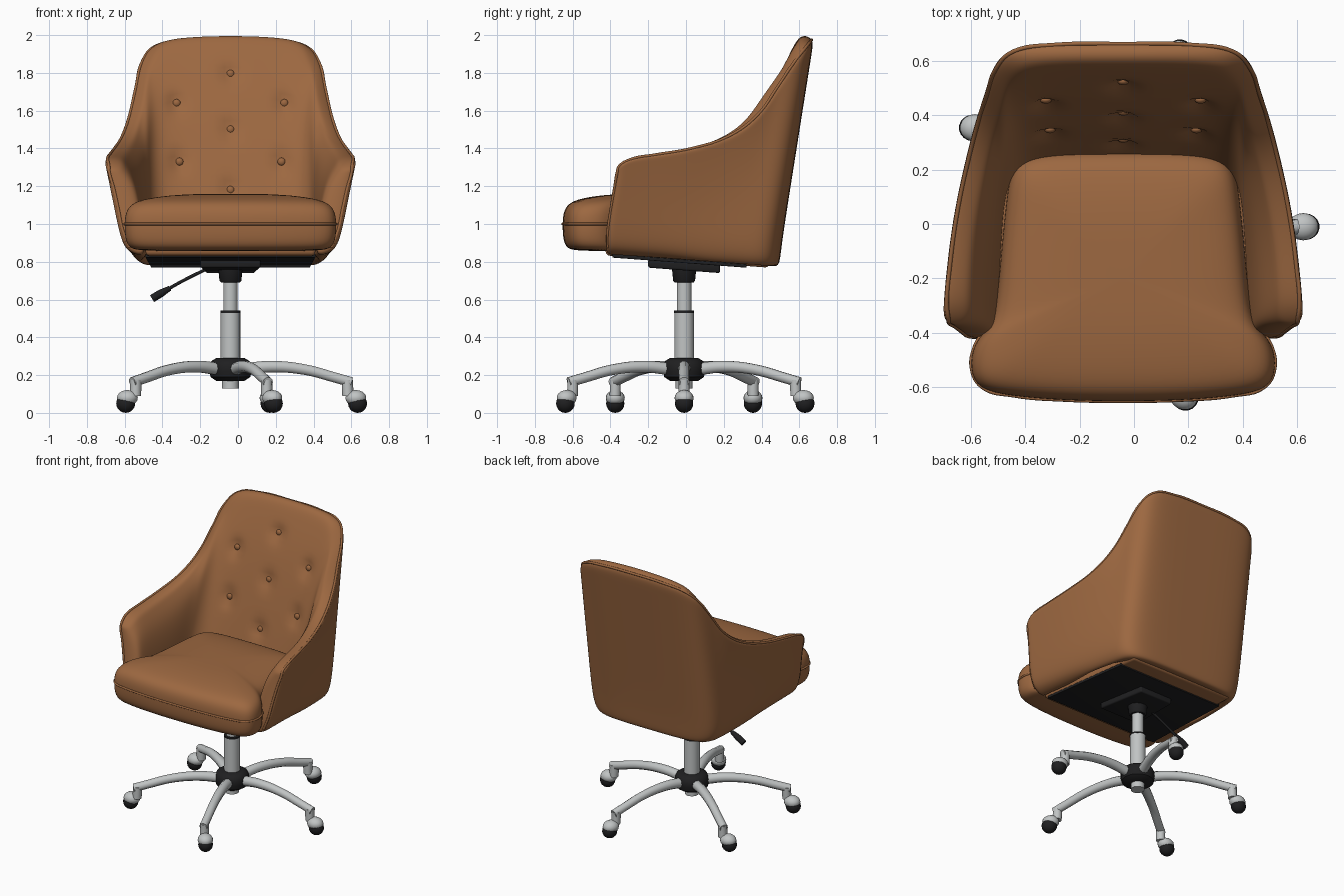
import bpy, bmesh, math
from mathutils import Vector
from mathutils.bvhtree import BVHTree

if "Cube" in bpy.data.objects:
    bpy.data.objects.remove(bpy.data.objects["Cube"])


def material(name, rgb):
    m = bpy.data.materials.new(name)
    m.diffuse_color = (*rgb, 1)
    m.use_nodes = True
    m.node_tree.nodes["Principled BSDF"].inputs["Base Color"].default_value = m.diffuse_color
    return m


LEATHER = material("tan leather", (0.335, 0.138, 0.052))
METAL = material("silver metal", (0.53, 0.55, 0.55))
BLACK = material("black plastic", (0.014, 0.014, 0.015))
CX, CY = -0.04, -0.01          # axis of the chair


def finish(ob, mat, angle=40):
    ob.data.materials.clear()
    ob.data.materials.append(mat)
    bpy.ops.object.select_all(action='DESELECT')
    bpy.context.view_layer.objects.active = ob
    ob.select_set(True)
    bpy.ops.object.shade_smooth_by_angle(angle=math.radians(angle))
    return ob


def bake(ob):
    dg = bpy.context.evaluated_depsgraph_get()
    me = bpy.data.meshes.new_from_object(ob.evaluated_get(dg))
    name = ob.name
    bpy.data.objects.remove(ob)
    new = bpy.data.objects.new(name, me)
    bpy.context.collection.objects.link(new)
    return new


def mesh(name, verts, faces, mat, subsurf=0, bevel=0):
    me = bpy.data.meshes.new(name)
    me.from_pydata(verts, [], faces)
    bm = bmesh.new()
    bm.from_mesh(me)
    bmesh.ops.recalc_face_normals(bm, faces=bm.faces)
    if bevel:
        bmesh.ops.bevel(bm, geom=bm.edges[:], offset=bevel, segments=3, profile=0.5, affect='EDGES')
    bm.to_mesh(me)
    bm.free()
    ob = bpy.data.objects.new(name, me)
    bpy.context.collection.objects.link(ob)
    if subsurf:
        ob.modifiers.new("smooth", 'SUBSURF').levels = subsurf
        ob = bake(ob)
    return finish(ob, mat)


def tube(name, pts, radii, mat, cyclic=False):
    cu = bpy.data.curves.new(name, 'CURVE')
    cu.dimensions = '3D'
    cu.bevel_depth = 1
    cu.bevel_resolution = 3
    cu.resolution_u = 6
    cu.use_fill_caps = True
    sp = cu.splines.new('BEZIER')
    sp.bezier_points.add(len(pts) - 1)
    sp.use_cyclic_u = cyclic
    for i, (b, p) in enumerate(zip(sp.bezier_points, pts)):
        b.co = p
        b.radius = radii[i] if isinstance(radii, list) else radii
        b.handle_left_type = b.handle_right_type = 'AUTO'
    ob = bpy.data.objects.new(name, cu)
    bpy.context.collection.objects.link(ob)
    return finish(bake(ob), mat)


def ball(name, loc, r, scale, mat, rot=0):
    bpy.ops.mesh.primitive_uv_sphere_add(segments=18, ring_count=10, radius=r, location=loc, rotation=(0, 0, rot))
    ob = bpy.context.object
    ob.name = name
    ob.scale = scale
    return finish(ob, mat)


def lathe(name, prof, mat, n=24):
    verts = [(CX + r * math.cos(2 * math.pi * k / n), CY + r * math.sin(2 * math.pi * k / n), z)
             for r, z in prof for k in range(n)]
    faces = [(i * n + k, i * n + (k + 1) % n, (i + 1) * n + (k + 1) % n, (i + 1) * n + k)
             for i in range(len(prof) - 1) for k in range(n)]
    faces += [tuple(range(n)), tuple(range((len(prof) - 1) * n, len(prof) * n))]
    return mesh(name, verts, faces, mat)


def floor_z(y):                # sloping underside of the shell
    return 0.765 + (0.45 - y) * 0.075


def slab(name, yf, wf, yb, wb, lo, hi, mat, bevel):
    v = [(CX + s * w, y, floor_z(y) + h) for h in (lo, hi) for s, w, y in
         ((-1, wf, yf), (1, wf, yf), (1, wb, yb), (-1, wb, yb))]
    f = [(0, 1, 2, 3), (4, 5, 6, 7)] + [(i, (i + 1) % 4, (i + 1) % 4 + 4, i + 4) for i in range(4)]
    return mesh(name, v, f, mat, bevel=bevel)


# Upholstered shell: outer base, outer rim, inner base, inner rim from back centre to arm front
HALF = [
    ((0, .505), (0, .678, 1.985), (0, .22), (0, .605, 2.012)),
    ((.25, .505), (.27, .678, 1.98), (.22, .22), (.26, .605, 2.002)),
    ((.42, .49), (.425, .66, 1.96), (.36, .20), (.385, .585, 1.965)),
    ((.50, .435), (.483, .585, 1.88), (.42, .13), (.425, .54, 1.865)),
    ((.52, .34), (.507, .495, 1.74), (.435, .08), (.455, .445, 1.735)),
    ((.535, .22), (.542, .40, 1.58), (.44, .03), (.485, .345, 1.575)),
    ((.55, .08), (.583, .25, 1.465), (.445, -.03), (.515, .20, 1.46)),
    ((.565, -.10), (.632, .03, 1.40), (.45, -.14), (.555, .01, 1.395)),
    ((.58, -.27), (.656, -.17, 1.37), (.455, -.28), (.575, -.17, 1.365)),
    ((.59, -.38), (.668, -.30, 1.355), (.46, -.38), (.58, -.30, 1.345)),
    ((.59, -.425), (.666, -.37, 1.30), (.47, -.425), (.585, -.37, 1.29)),
]


def ring(col, s):
    b, r, ib, ir = col
    z0 = floor_z(b[1])
    back, side = (.93, .85) if b[1] > 0 else (1, .79)
    B, R = Vector((*b, z0 + .13)), Vector(r)
    I, J = Vector((*ib, .95)), Vector(ir)
    F = Vector((b[0] * side, b[1] * back, z0))
    pts = [F, Vector((b[0] * .945, b[1] * .985, z0 + .028))]
    pts += [B.lerp(R, t) for t in (0, .35, .7, .93, 1)]
    for t in (1, .92, .7, .35, 0):
        p = I.lerp(J, t)
        d = Vector((I.x - B.x, I.y - B.y, 0)).normalized()
        pts.append(p + d * .045 * math.sin(math.pi * t ** 1.4))
    pts += [Vector((ib[0], ib[1], .90)), Vector((F.x * .98, ib[1], .86))]
    return [Vector((CX + s * p.x, p.y, p.z)) for p in pts]


rings = [ring(c, -1) for c in HALF[:0:-1]] + [ring(c, 1) for c in HALF]
n, m = len(rings[0]), len(rings)
faces = [(i * n + k, i * n + (k + 1) % n, (i + 1) * n + (k + 1) % n, (i + 1) * n + k)
         for i in range(m - 1) for k in range(n)]
for e in (0, (m - 1) * n):
    faces += [(e + k, e + k + 1, e + n - 2 - k, e + n - 1 - k) for k in range(n // 2 - 1)]
shell = mesh("shell", [p for r in rings for p in r], faces, LEATHER, subsurf=3)

# Piping on the shell edge, from one arm foot over the back to the other
on_edge = [(0, k) for k in (1, 2, 3, 4, 5)] + [(i, 6) for i in range(m)] + [(m - 1, k) for k in (5, 4, 3, 2, 1)]
tube("shell_piping", [shell.data.vertices[i * n + k].co.copy() for i, k in on_edge], .008, LEATHER)

# Button tufts pressed into the backrest
BUTTONS = [(0, 1.795), (-.285, 1.64), (.285, 1.64), (0, 1.5), (-.27, 1.33), (.27, 1.33), (0, 1.18)]
bm = bmesh.new()
bm.from_mesh(shell.data)
bm.normal_update()
for v in [v for v in bm.verts if v.normal.y < -.3 and v.co.y > .1]:
    for x, z in BUTTONS:
        d2 = (v.co.x - CX - x) ** 2 + (v.co.z - z) ** 2
        v.co.y += .03 * math.exp(-d2 / .0022)
bvh = BVHTree.FromBMesh(bm)
bm.to_mesh(shell.data)
bm.free()
for x, z in BUTTONS:
    hit = bvh.ray_cast(Vector((CX + x, -.2, z)), Vector((0, 1, 0)))[0]
    ball("back_button", hit or (CX + x, .3 + (z - 1.18) * .34, z), .021, (1, .7, 1), LEATHER)
slab("shell_base", -.425, .45, .44, .41, .003, .09, LEATHER, .02)

# Seat cushion: wider lobe in front of the arms
OUT = [(0, -.655), (.22, -.652), (.42, -.635), (.535, -.61), (.567, -.54), (.555, -.44), (.49, -.38),
       (.465, -.28), (.45, -.1), (.43, .1), (.415, .2), (.36, .26), (.18, .272), (0, .272)]
loop = OUT + [(-x, y) for x, y in OUT[-2:0:-1]]
k = len(loop)
LEVELS = [(.3, .857), (.85, .857), (.955, .872), (.995, .92), (1.0, 1.005), (.99, 1.06), (.94, 1.107),
          (.8, 1.136), (.5, 1.156), (.2, 1.16)]
verts = [(CX + x * s, -.19 + (y + .19) * s, z) for s, z in LEVELS for x, y in loop]
faces = [(i * k + j, i * k + (j + 1) % k, (i + 1) * k + (j + 1) % k, (i + 1) * k + j)
         for i in range(len(LEVELS) - 1) for j in range(k)]
faces += [tuple(range(k)), tuple(range((len(LEVELS) - 1) * k, len(LEVELS) * k))]
seat = mesh("seat_cushion", verts, faces, LEATHER, subsurf=2)
tube("seat_piping", [seat.data.vertices[4 * k + j].co.copy() for j in range(k)], .007, LEATHER, cyclic=True)

# Under-seat plate, tilt mechanism and lever
slab("under_plate", -.39, .45, .32, .42, -.006, .012, BLACK, .003)
slab("tilt_mechanism", -.20, .16, .18, .13, -.045, 0, BLACK, .01)
tube("lever_rod", [(CX - .12, CY, .765), (CX - .26, CY, .695), (CX - .36, CY, .638)], .009, BLACK)
tube("lever_grip", [(CX - .32, CY, .66), (CX - .37, CY, .632), (CX - .415, CY, .605)], [.014, .022, .022], BLACK)

# Gas column and hub
lathe("column_collar", [(.05, .69), (.058, .70), (.065, .77)], BLACK)
lathe("upper_column", [(.038, .52), (.038, .70)], METAL)
lathe("lower_column", [(.052, .27), (.052, .535), (.046, .54)], METAL)
lathe("column_ring", [(.053, .53), (.053, .541), (.04, .542)], BLACK)
lathe("column_foot", [(.045, .13), (.045, .19)], METAL)
lathe("hub", [(.075, .17), (.105, .19), (.112, .22), (.112, .25), (.10, .275), (.075, .29)], BLACK)

# Five curved legs with swivelled casters
for i, swivel in enumerate((0, 0, 36, -36, 25)):
    a = math.radians(72 * i)
    b = a + math.radians(swivel)

    def at(r, z, d=0):
        return (CX + r * math.cos(a) + d * math.cos(b), CY + r * math.sin(a) + d * math.sin(b), z)
    tube("leg", [at(.08, .232), at(.22, .245), at(.40, .228), at(.55, .188), at(.642, .162)],
         [.034, .032, .029, .028, .028], METAL)
    tube("caster_post", [at(.62, .175), at(.62, .14), at(.622, .09)], .03, METAL)
    ball("caster_hood", at(.62, .079, .044), .056, (1, .9, .75), METAL, b)
    ball("caster_wheel", at(.62, .05, .053), .051, (1, .95, .98), BLACK, b)
